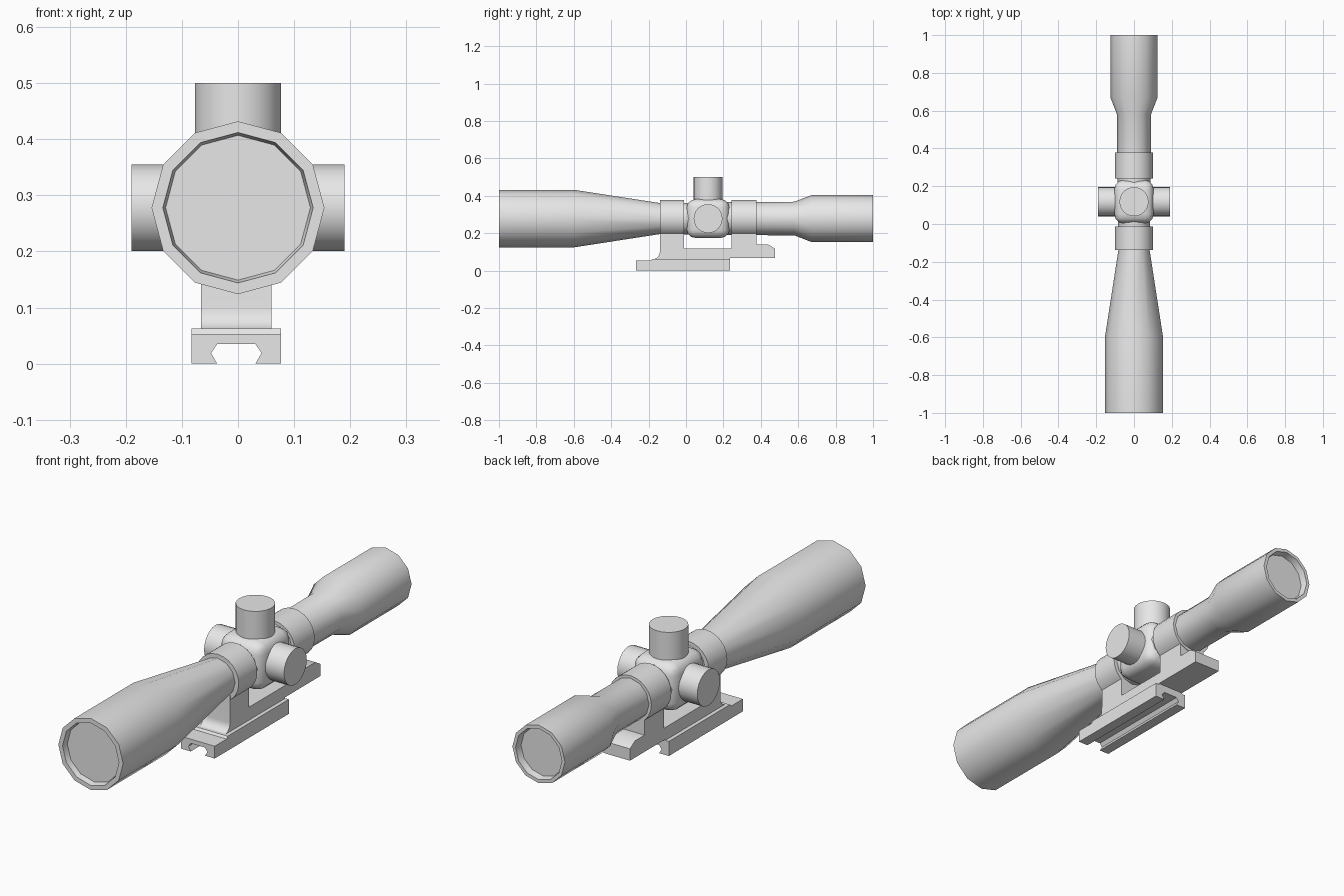
import bpy, bmesh, math
from mathutils import Matrix, Vector

cube = bpy.data.objects.get("Cube")
if cube:
    bpy.data.objects.remove(cube, do_unlink=True)

metal = bpy.data.materials.new("plain grey")
metal.use_nodes = True
grey = (0.8, 0.8, 0.8, 1)
metal.diffuse_color = grey
metal.node_tree.nodes["Principled BSDF"].inputs["Base Color"].default_value = grey

AXIS = 0.278      # height of the optical axis
MID = 0.118       # y of the turret centre
ALONG_Y = Matrix.Rotation(-math.pi / 2, 4, 'X')
ALONG_X = Matrix.Rotation(math.pi / 2, 4, 'Y')


def finish(name, bm, angle=40):
    bmesh.ops.recalc_face_normals(bm, faces=bm.faces)
    mesh = bpy.data.meshes.new(name)
    bm.to_mesh(mesh)
    bm.free()
    ob = bpy.data.objects.new(name, mesh)
    bpy.context.collection.objects.link(ob)
    mesh.materials.append(metal)
    bpy.ops.object.select_all(action='DESELECT')
    ob.select_set(True)
    bpy.context.view_layer.objects.active = ob
    bpy.ops.object.shade_smooth_by_angle(angle=math.radians(angle))
    return ob


def lathe(name, profile, sides, turn, centre):
    """Revolve (distance, radius) pairs and cap both ends."""
    bm = bmesh.new()
    rings = []
    for d, r in profile:
        angles = [math.tau * k / sides for k in range(sides)]
        rings.append([bm.verts.new((r * math.cos(a), r * math.sin(a), d)) for a in angles])
    for a, b in zip(rings, rings[1:]):
        for k in range(sides):
            n = (k + 1) % sides
            bm.faces.new((a[k], a[n], b[n], b[k]))
    bm.faces.new(rings[0])
    bm.faces.new(rings[-1])
    bm.transform(Matrix.Translation(centre) @ turn)
    return finish(name, bm)


def extrude(name, points, offset):
    """Extrude a closed outline by an offset."""
    bm = bmesh.new()
    face = bm.faces.new([bm.verts.new(p) for p in points])
    moved = bmesh.ops.extrude_face_region(bm, geom=[face])["geom"]
    bmesh.ops.translate(bm, vec=Vector(offset),
                        verts=[v for v in moved if isinstance(v, bmesh.types.BMVert)])
    return finish(name, bm)


# Main tube with recessed lenses at both ends
lathe("optic_tube", [(-0.975, 0.129), (-1, 0.134), (-1, 0.154), (-0.6, 0.154),
                     (-0.14, 0.083), (0, 0.084), (0.24, 0.088), (0.58, 0.09),
                     (0.67, 0.125), (1, 0.125), (1, 0.11), (0.97, 0.105)],
      12, ALONG_Y, (0, 0, AXIS))

# Clamp rings
for name, y0, y1 in (("front_ring", -0.138, -0.012), ("rear_ring", 0.242, 0.378)):
    lathe(name, [(y0, 0.1), (y1, 0.1)], 24, ALONG_Y, (0, 0, AXIS))

# Rounded turret housing
bm = bmesh.new()
bmesh.ops.create_cube(bm, size=0.208)
bmesh.ops.bevel(bm, geom=bm.edges[:], offset=0.045, segments=3, profile=0.5, affect='EDGES')
bm.transform(Matrix.Translation((0, MID, AXIS)) @ Matrix.Diagonal((1, 1.1, 1, 1)))
finish("turret_housing", bm)

# Adjustment knobs
lathe("top_knob", [(0.05, 0.077), (0.222, 0.077)], 24, Matrix(), (0, MID, AXIS))
for name, s in (("left_knob", 1), ("right_knob", -1)):
    lathe(name, [(s * 0.05, 0.077), (s * 0.19, 0.077)], 24, ALONG_X, (0, MID, AXIS))

# Mount bracket: side outline with two saddles and a rear shelf
fillet = [(-0.18 + 0.04 * math.sin(a), 0.1 - 0.04 * math.cos(a))
          for a in (math.radians(15 * k) for k in range(7))]
outline = [(-0.18, 0.05)] + fillet + [
    (-0.138, 0.24), (-0.012, 0.24), (-0.012, 0.118), (0.242, 0.118),
    (0.242, 0.24), (0.376, 0.24), (0.376, 0.139), (0.44, 0.139),
    (0.475, 0.118), (0.475, 0.067), (0.235, 0.067), (0.235, 0.05)]
extrude("mount_bracket", [(-0.066, y, z) for y, z in outline], (0.126, 0, 0))

# Rail clamp with a groove underneath
half = [(0.034, 0), (0.08, 0), (0.08, 0.053)]
groove = [(0.034, 0.035), (0.045, 0.019)]
section = groove + half
section = section + [(-x, z) for x, z in reversed(section)]
extrude("rail_clamp", [(x - 0.003, -0.268, z) for x, z in section], (0, 0.503, 0))

# Thin step between clamp and bracket
step = [(-0.19, 0.05), (-0.18, 0.0625), (0.235, 0.0625), (0.235, 0.05)]
extrude("clamp_step", [(-0.083, y, z) for y, z in step], (0.16, 0, 0))
